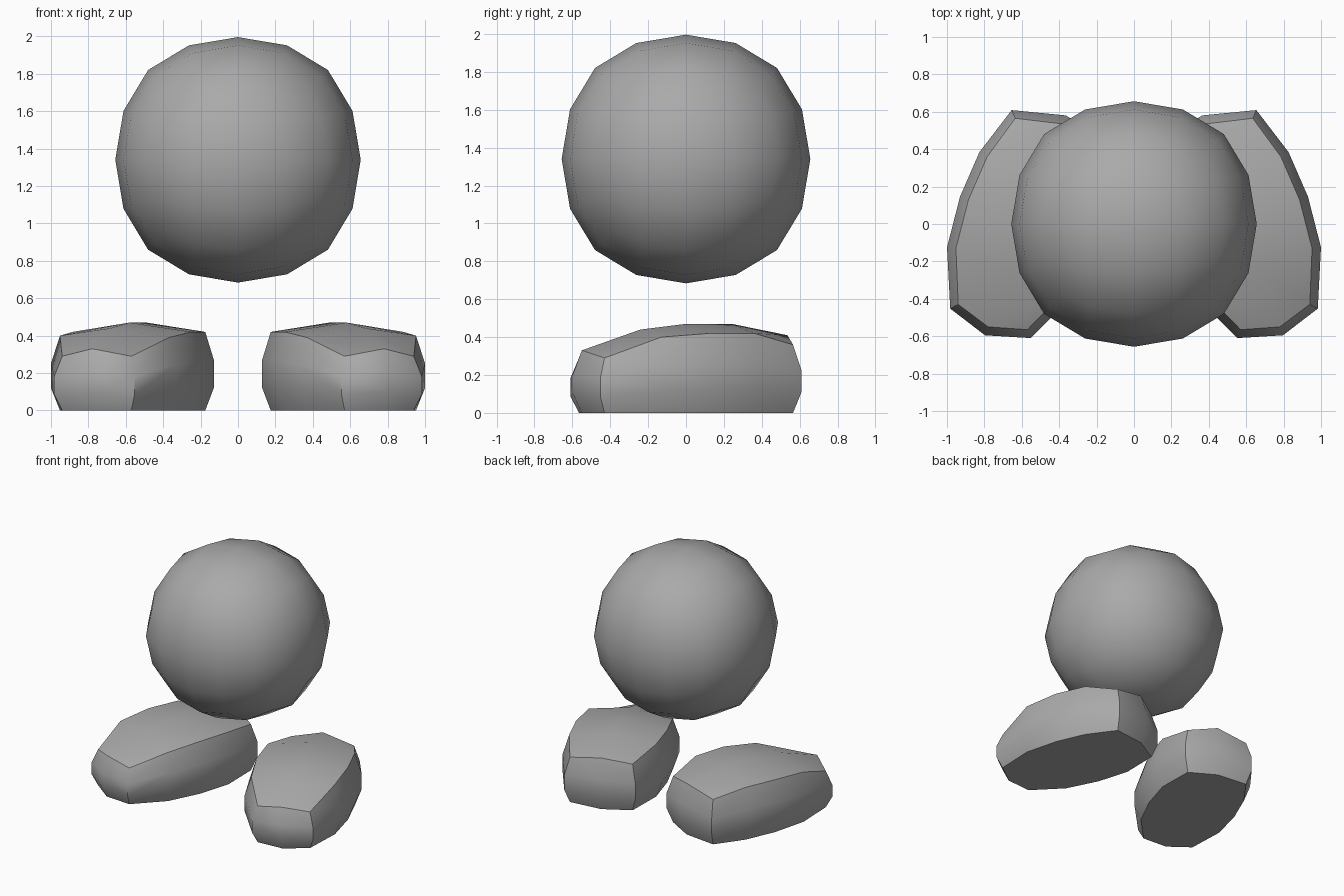
import bpy
import bmesh
import math
from mathutils import Vector

cube = bpy.data.objects.get("Cube")
if cube:
    bpy.data.objects.remove(cube, do_unlink=True)

grey = bpy.data.materials.new("plain grey")
grey.use_nodes = True
grey.diffuse_color = (0.4, 0.4, 0.4, 1)
grey.node_tree.nodes["Principled BSDF"].inputs["Base Color"].default_value = (0.4, 0.4, 0.4, 1)


def finish(bm, name):
    """Turn a bmesh into a shaded object."""
    bmesh.ops.recalc_face_normals(bm, faces=bm.faces)
    mesh = bpy.data.meshes.new(name)
    bm.to_mesh(mesh)
    bm.free()
    mesh.materials.append(grey)
    obj = bpy.data.objects.new(name, mesh)
    bpy.context.collection.objects.link(obj)
    bpy.ops.object.select_all(action='DESELECT')
    obj.select_set(True)
    bpy.context.view_layer.objects.active = obj
    return obj


# Round body: a cube rounded by two levels of subdivision
bm = bmesh.new()
bmesh.ops.create_cube(bm, size=1.494)
body = finish(bm, "body")
body.location.z = 1.34
bpy.ops.object.shade_smooth()
subsurf = body.modifiers.new("rounding", 'SUBSURF')
subsurf.levels = subsurf.render_levels = 2
subsurf.use_limit_surface = False

# Top of a foot, from toe to heel: outer rim, ridge and inner rim
OUTER = [(.94, -.43, .29), (.952, -.13, .40), (.885, .13, .42), (.785, .36, .42), (.635, .565, .36)]
RIDGE = [(.78, -.55, .33), (.68, -.24, .44), (.58, 0, .47), (.49, .24, .47), (.38, .535, .41)]
INNER = [(.57, -.565, .29), (.37, -.36, .39), (.25, -.12, .42), (.175, .13, .42), (.18, .42, .37)]

# Wall levels below the rim: share of rim height, outward bulge
LEVELS = [(.63, .048), (.3, .048), (0, 0)]


def make_foot(name, side):
    bm = bmesh.new()

    def vert(p):
        return bm.verts.new((p[0] * side, p[1], p[2]))

    # Top surface
    outer, ridge, inner = ([vert(p) for p in row] for row in (OUTER, RIDGE, INNER))
    for a, b in ((outer, ridge), (ridge, inner)):
        for j in range(len(a) - 1):
            bm.faces.new((a[j], a[j + 1], b[j + 1], b[j]))

    # Bulging walls, pushed out along the outline's normals
    rim = [Vector(p) for p in OUTER + RIDGE[-1:] + INNER[::-1] + RIDGE[:1]]
    upper = outer + ridge[-1:] + inner[::-1] + ridge[:1]
    n = len(rim)
    for share, bulge in LEVELS:
        lower = []
        for i, p in enumerate(rim):
            d1 = (p - rim[i - 1]).xy.normalized()
            d2 = (rim[(i + 1) % n] - p).xy.normalized()
            d = (d1 + d2).normalized()
            lower.append(vert((p.x + d.y * bulge, p.y - d.x * bulge, p.z * share)))
        for i in range(n):
            k = (i + 1) % n
            bm.faces.new((upper[i], upper[k], lower[k], lower[i]))
        upper = lower

    # Flat sole
    bm.faces.new(upper)
    finish(bm, name)
    bpy.ops.object.shade_smooth_by_angle(angle=math.radians(38))


make_foot("left_foot", 1)
make_foot("right_foot", -1)
